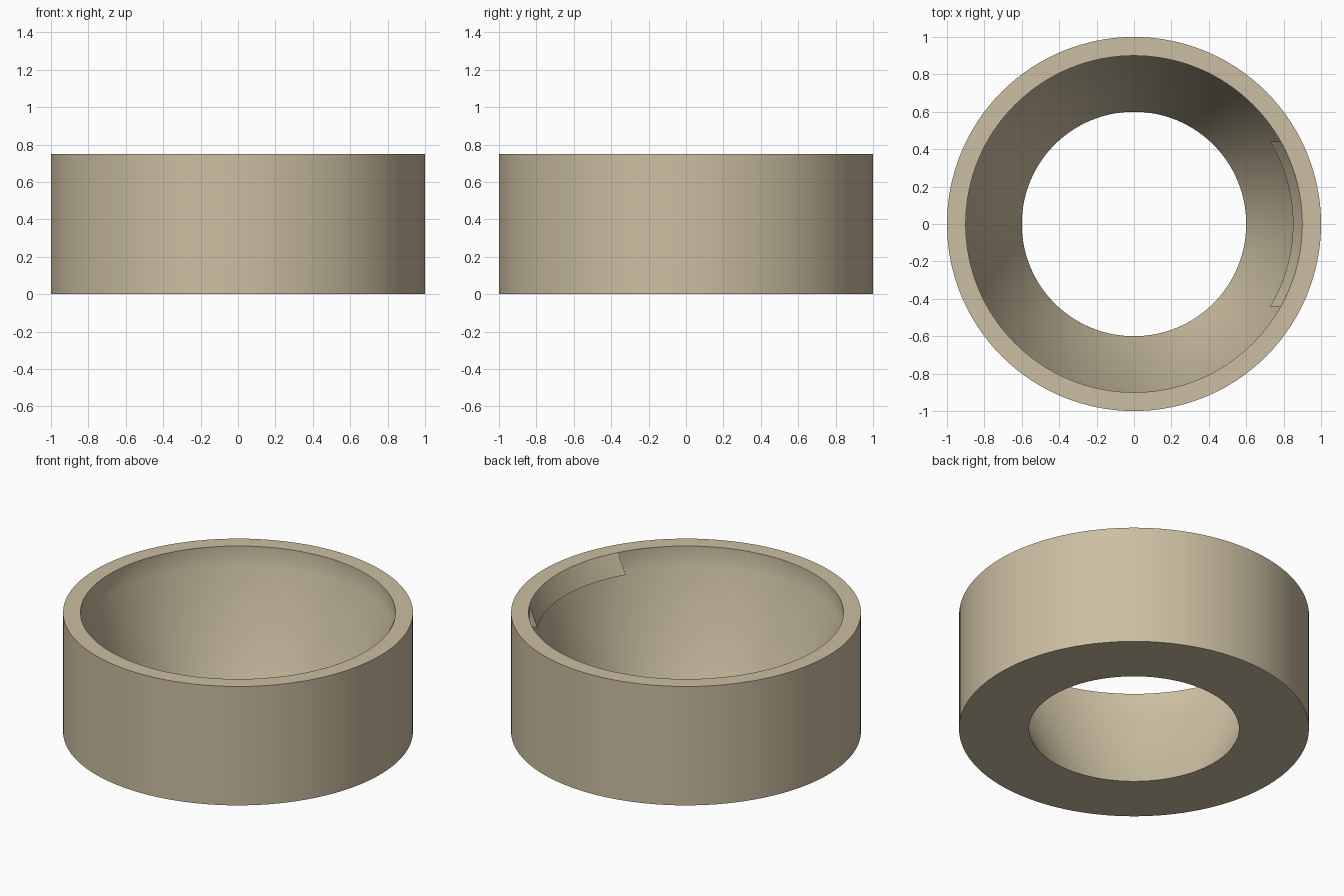
import bpy, bmesh, math

if "Cube" in bpy.data.objects:
    bpy.data.objects.remove(bpy.data.objects["Cube"])

SEGMENTS = 128
HEIGHT, LIP_Z = 0.75, 0.625
OUTER, INNER, HOLE = 1.0, 0.9, 0.6
TAB_R, TAB_Y, TAB_STEPS = 0.85, 0.44, 24

tan = bpy.data.materials.new("warm tan")
tan.diffuse_color = (0.60, 0.52, 0.36, 1)
tan.use_nodes = True
tan.node_tree.nodes["Principled BSDF"].inputs["Base Color"].default_value = tan.diffuse_color


def finish(name, bm):
    bmesh.ops.recalc_face_normals(bm, faces=bm.faces[:])
    mesh = bpy.data.meshes.new(name)
    bm.to_mesh(mesh)
    bm.free()
    obj = bpy.data.objects.new(name, mesh)
    bpy.context.collection.objects.link(obj)
    mesh.materials.append(tan)
    bpy.ops.object.select_all(action='DESELECT')
    obj.select_set(True)
    bpy.context.view_layer.objects.active = obj
    bpy.ops.object.shade_smooth_by_angle(angle=math.radians(30))
    return obj


def bridge(bm, a, b):
    n = len(a)
    for i in range(n):
        j = (i + 1) % n
        bm.faces.new((a[i], a[j], b[j], b[i]))


# Ring body: straight outside, funnel inside with a short upright lip
profile = [(HOLE, 0), (OUTER, 0), (OUTER, HEIGHT), (INNER, HEIGHT),
           (INNER, LIP_Z), (HOLE + 0.004, 0.01)]
bm = bmesh.new()
loops = []
for i in range(SEGMENTS):
    a = 2 * math.pi * i / SEGMENTS
    loops.append([bm.verts.new((r * math.cos(a), r * math.sin(a), z)) for r, z in profile])
for i in range(SEGMENTS):
    bridge(bm, loops[i], loops[(i + 1) % SEGMENTS])
finish("ring_body", bm)

# Snap tab: wedge on the lip with parallel end faces, thickest at its lower edge
section = [(INNER, HEIGHT), (TAB_R, LIP_Z), (INNER, LIP_Z)]
bm = bmesh.new()
loops = []
for i in range(TAB_STEPS + 1):
    t = 2 * i / TAB_STEPS - 1
    loop = []
    for r, z in section:
        a = t * math.asin(TAB_Y / r)
        loop.append(bm.verts.new((r * math.cos(a), r * math.sin(a), z)))
    loops.append(loop)
for a, b in zip(loops, loops[1:]):
    bridge(bm, a, b)
bm.faces.new(loops[0])
bm.faces.new(loops[-1])
finish("snap_tab", bm)
